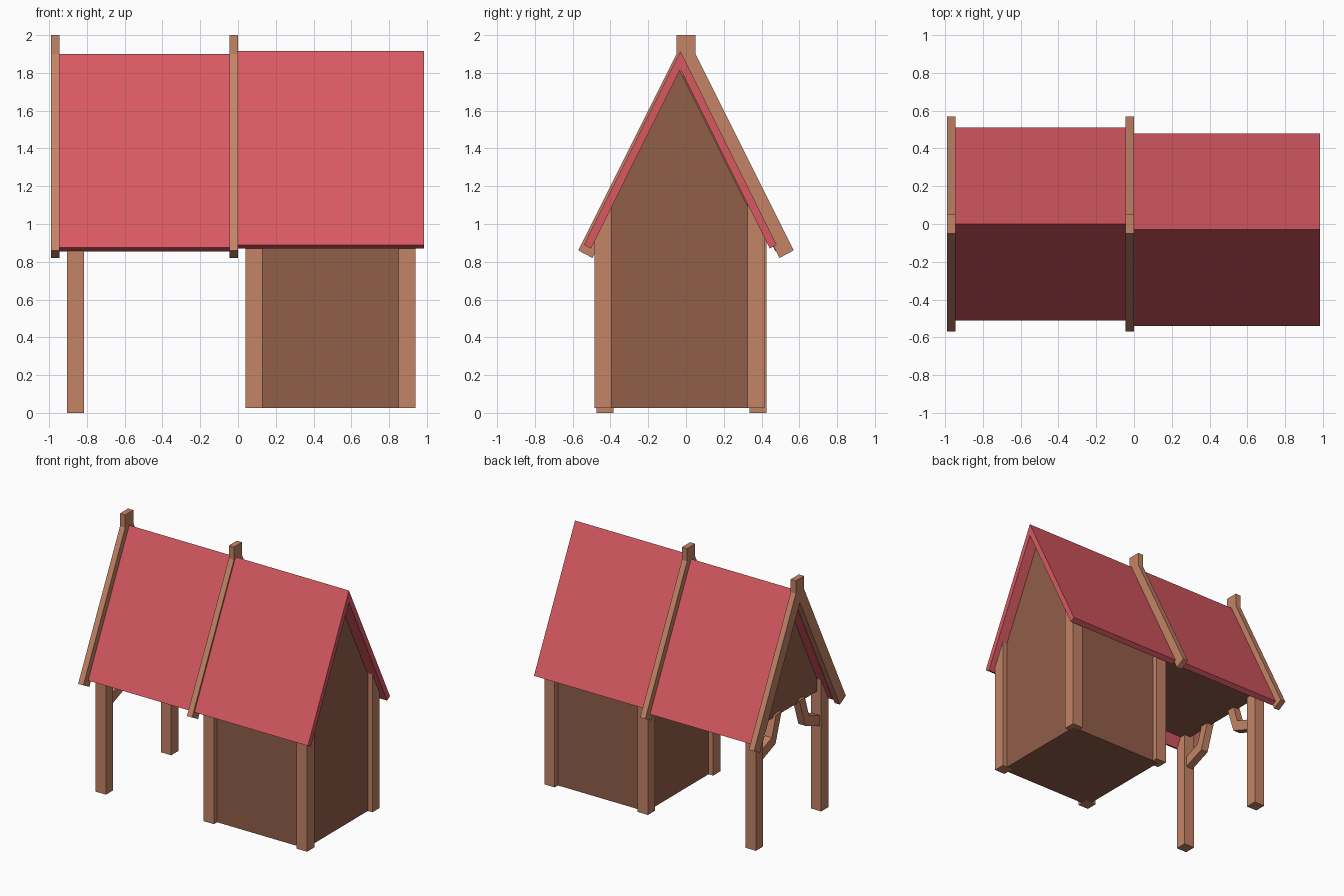
import bpy, bmesh

if "Cube" in bpy.data.objects:
    bpy.data.objects.remove(bpy.data.objects["Cube"])


def srgb(r, g, b):
    lin = [((c / 255 + 0.055) / 1.055) ** 2.4 for c in (r, g, b)]
    return (*lin, 1.0)


def material(name, rgb):
    m = bpy.data.materials.new(name)
    m.diffuse_color = srgb(*rgb)
    m.use_nodes = True
    m.node_tree.nodes["Principled BSDF"].inputs["Base Color"].default_value = m.diffuse_color
    return m


RED = material("red roof", (216, 89, 98))
TIMBER = material("light timber", (195, 131, 102))
PLANK = material("dark planks", (145, 94, 73))


def extrude_x(name, profile, x0, x1, mat):
    """Extrude a (y, z) outline along x into a closed solid."""
    bm = bmesh.new()
    face = bm.faces.new([bm.verts.new((x0, y, z)) for y, z in profile])
    out = bmesh.ops.extrude_face_region(bm, geom=[face])
    for v in out["geom"]:
        if isinstance(v, bmesh.types.BMVert):
            v.co.x = x1
    bmesh.ops.recalc_face_normals(bm, faces=bm.faces[:])
    mesh = bpy.data.meshes.new(name)
    bm.to_mesh(mesh)
    bm.free()
    mesh.materials.append(mat)
    ob = bpy.data.objects.new(name, mesh)
    bpy.context.collection.objects.link(ob)
    return ob


def symmetric(half, yc, bottom=None):
    """Mirror a right-hand half outline about y = yc, keeping points on the axis once."""
    left = [(-y, z) for y, z in reversed(half) if abs(y) > 1e-6]
    return [(y + yc, z) for y, z in half + left]


HOUSE_Y, SLOPE = -0.03, 2.01


def roof(name, x0, x1, yc, top):
    out = [(0.0, top), (0.51, top - 0.51 * SLOPE), (0.473, top - 1.045), (0.0, top - 0.095)]
    left = [(-0.473, top - 1.045), (-0.51, top - 0.51 * SLOPE)]
    extrude_x(name, [(y + yc, z) for y, z in out + left], x0, x1, RED)


# roofs
roof("porch_roof", -0.945, -0.045, 0.0, 1.90)
roof("house_roof", 0.0, 0.985, HOUSE_Y, 1.915)

# rafter frames with a stub standing on the ridge
half = [(0.05, 2.0), (0.05, 1.90), (0.57, 0.86), (0.495, 0.82), (0.0, 1.81)]
for name, x in (("end_rafters", -0.99), ("middle_rafters", -0.045)):
    extrude_x(name, symmetric(half, 0.0), x, x + 0.045, TIMBER)

# closed house body with gables
h = 0.41
wall_top = 1.82 - h * SLOPE
extrude_x("house_walls", symmetric([(h, 0.025), (h, wall_top), (0.0, 1.82)], HOUSE_Y - 0.005),
          0.08, 0.90, PLANK)

# loft over the porch
extrude_x("porch_loft", [(-0.43, 0.935), (0.43, 0.935), (0.0, 1.805)], -0.87, 0.08, PLANK)


# posts cut to the roof slope
def post(name, x, y, base, yc, apex):
    y0, y1 = y - 0.045, y + 0.045
    top = lambda v: apex - abs(v - yc) * SLOPE + 0.02
    extrude_x(name, [(y0, base), (y1, base), (y1, top(y1)), (y0, top(y0))],
              x - 0.045, x + 0.045, TIMBER)


for side, y in (("front", -0.43), ("back", 0.38)):
    post(f"porch_{side}_post", -0.86, y, 0.0, 0.0, 1.805)
for side, y in (("front", -0.44), ("back", 0.37)):
    for end, x in (("left", 0.085), ("right", 0.895)):
        post(f"house_{side}_{end}_post", x, y, 0.025, HOUSE_Y, 1.82)

# bent knee braces between porch posts and loft
brace = [(0.38, 0.65), (0.16, 0.735), (0.085, 0.96), (0.155, 0.96), (0.205, 0.80), (0.38, 0.735)]
for side, s, shift in (("back", 1, 0.0), ("front", -1, -0.05)):
    extrude_x(f"{side}_brace", [(s * y + shift, z) for y, z in brace], -0.89, -0.83, TIMBER)
